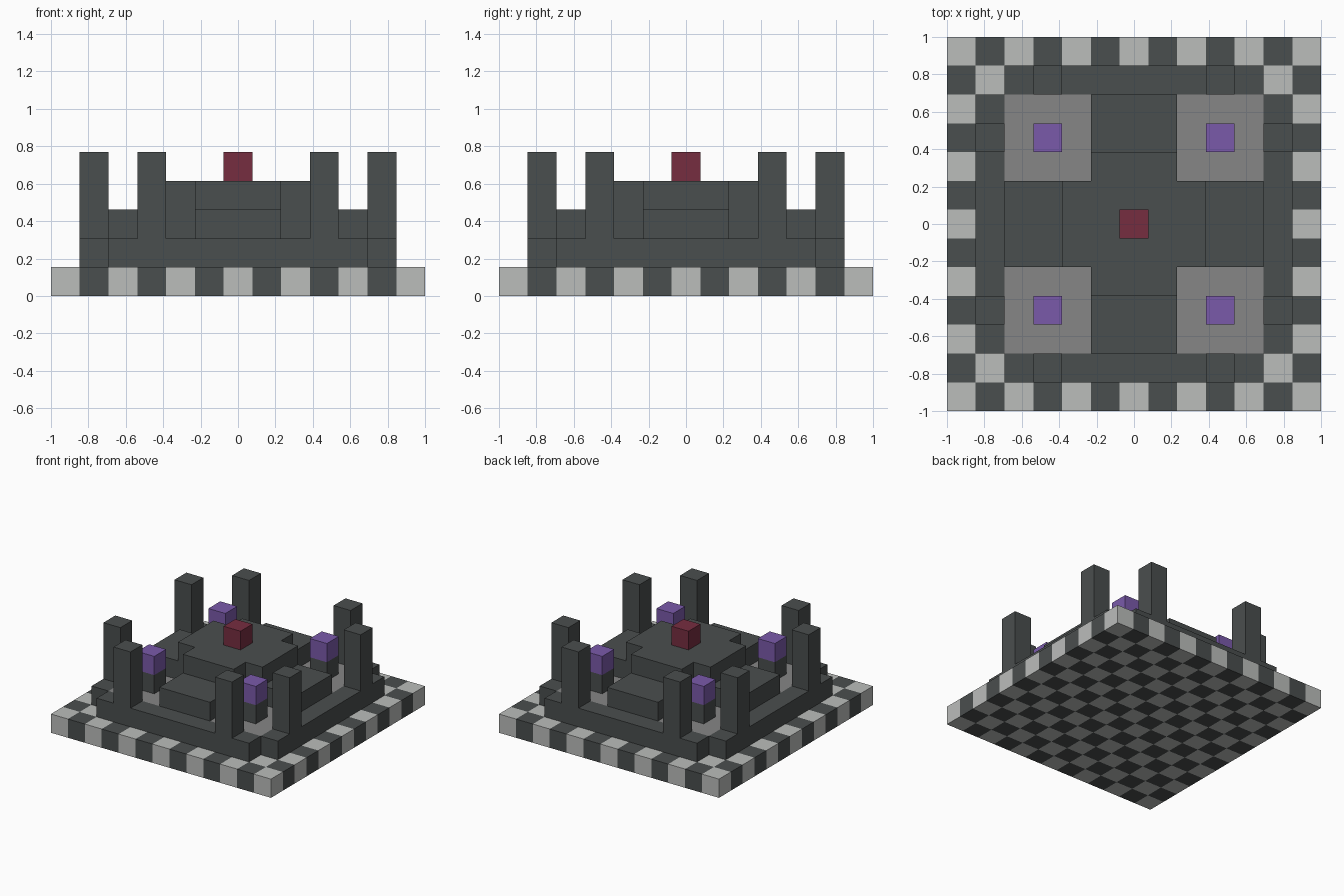
import bpy, bmesh, math
from mathutils import Matrix, Vector

cube = bpy.data.objects.get("Cube")
if cube:
    bpy.data.objects.remove(cube, do_unlink=True)

N = 13          # tiles along each side
U = 2 / N       # one tile, and one storey


def material(name, hex_code):
    def linear(c):
        return c / 12.92 if c <= 0.04045 else ((c + 0.055) / 1.055) ** 2.4
    color = [linear(b / 255) for b in bytes.fromhex(hex_code)] + [1]
    mat = bpy.data.materials.new(name)
    mat.use_nodes = True
    mat.diffuse_color = color
    mat.node_tree.nodes["Principled BSDF"].inputs["Base Color"].default_value = color
    return mat


DARK = material("dark_stone", "4A4E4E")
LIGHT = material("light_stone", "BBBDBB")
GREY = material("grey_floor", "868686")
PURPLE = material("purple", "7A5AAA")
RED = material("dark_red", "762D40")


def finish(name, bm, *mats):
    bmesh.ops.recalc_face_normals(bm, faces=bm.faces)
    mesh = bpy.data.meshes.new(name)
    bm.to_mesh(mesh)
    bm.free()
    for mat in mats:
        mesh.materials.append(mat)
    obj = bpy.data.objects.new(name, mesh)
    bpy.context.collection.objects.link(obj)
    return obj


def prism(name, profile, z0, z1, mat, matrix=Matrix()):
    """Extrude a flat outline, measured in tiles, from z0 to z1."""
    bm = bmesh.new()
    face = bm.faces.new([bm.verts.new((x * U, y * U, z0 * U)) for x, y in profile])
    side = bmesh.ops.extrude_face_region(bm, geom=[face], use_keep_orig=True)
    verts = [v for v in side["geom"] if isinstance(v, bmesh.types.BMVert)]
    bmesh.ops.translate(bm, verts=verts, vec=(0, 0, (z1 - z0) * U))
    bm.transform(matrix)
    return finish(name, bm, mat)


def block(name, x, y, size, z0, z1, mat):
    h = size / 2
    corners = [(x - h, y - h), (x + h, y - h), (x + h, y + h), (x - h, y + h)]
    return prism(name, corners, z0, z1, mat)


def plus(arm, half):
    """Outline of a plus sign, one arm at a time."""
    points = []
    for k in range(4):
        turn = Matrix.Rotation(k * math.pi / 2, 2)
        for p in ((arm, -half), (arm, half), (half, half)):
            points.append(tuple(turn @ Vector(p)))
    return points


# Chequered base slab
bm = bmesh.new()
bmesh.ops.create_grid(bm, x_segments=N, y_segments=N, size=1)
top = bmesh.ops.extrude_face_region(bm, geom=bm.faces[:], use_keep_orig=True)
bmesh.ops.translate(bm, vec=(0, 0, U),
                    verts=[v for v in top["geom"] if isinstance(v, bmesh.types.BMVert)])
bmesh.ops.recalc_face_normals(bm, faces=bm.faces)
for face in bm.faces:
    inside = face.calc_center_median() - face.normal * U / 2
    column, row = (math.floor((c + 1) / U) for c in inside.xy)
    face.material_index = (column + row) % 2
finish("base", bm, LIGHT, DARK)

# Four walls, each with two towers rising flush from it
wall = [(-4.5, 1), (4.5, 1), (4.5, 2), (3.5, 2), (3.5, 5), (2.5, 5), (2.5, 2),
        (-2.5, 2), (-2.5, 5), (-3.5, 5), (-3.5, 2), (-4.5, 2)]
upright = Matrix.Rotation(math.pi / 2, 4, "X")
for k, side in enumerate(("front", "left", "back", "right")):
    turn = Matrix.Rotation(k * math.pi / 2, 4, "Z")
    prism(side + "_wall", wall, 4.5, 5.5, DARK, turn @ upright)

# Stepped centre with its red block
prism("lower_step", plus(4.5, 1.5), 1, 3, DARK)
prism("upper_step", plus(2.5, 1.5), 3, 4, DARK)
block("centre_block", 0, 0, 1, 4, 5, RED)

# Corner floors, each with a purple-topped pillar
for sx, x_name in ((1, "left"), (-1, "right")):
    for sy, y_name in ((-1, "front"), (1, "back")):
        corner = y_name + "_" + x_name
        block(corner + "_floor", 3 * sx, 3 * sy, 3, 1, 2, GREY)
        block(corner + "_pillar", 3 * sx, 3 * sy, 1, 2, 3, DARK)
        block(corner + "_pillar_top", 3 * sx, 3 * sy, 1, 3, 4, PURPLE)
